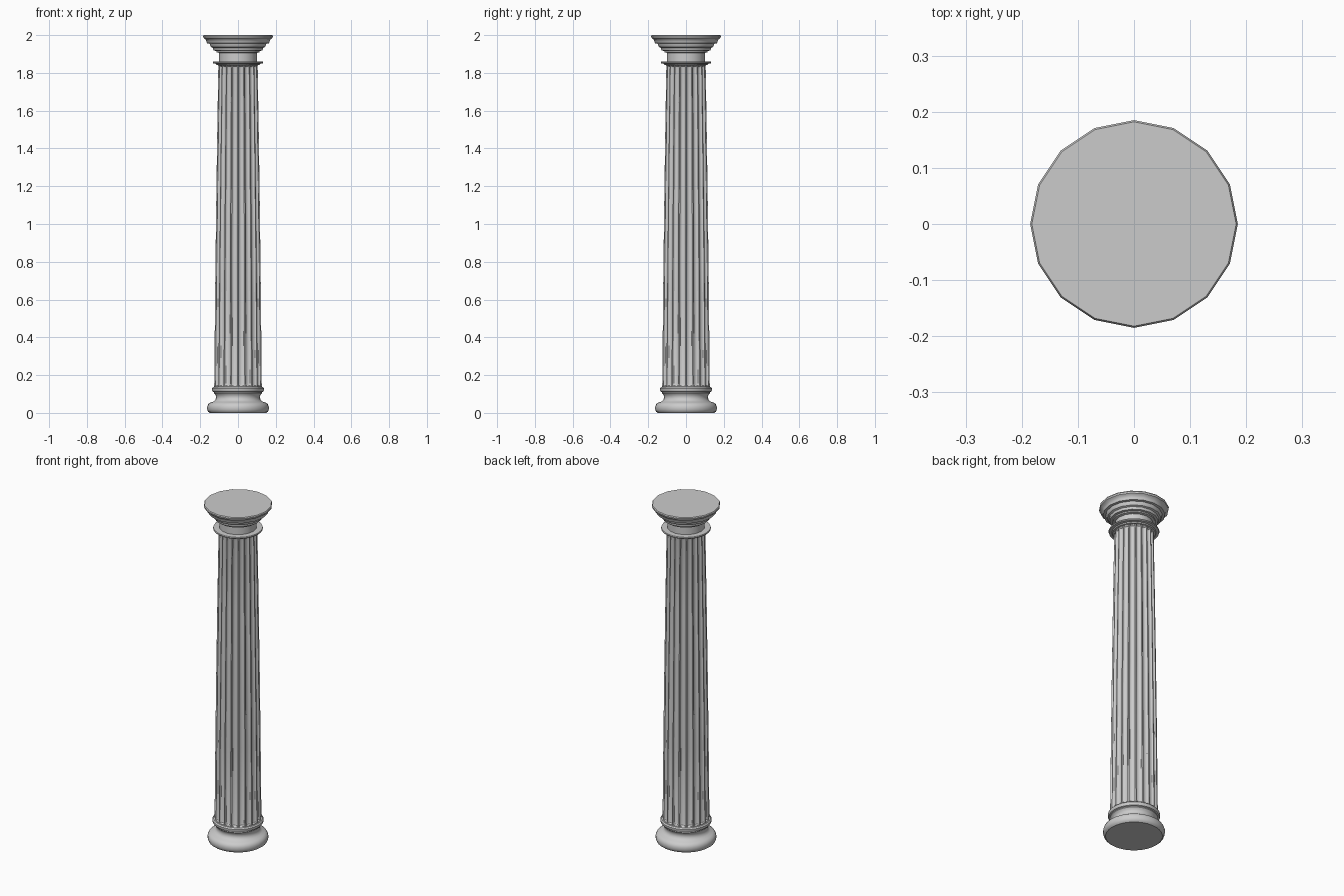
import bpy, bmesh, math

if "Cube" in bpy.data.objects:
    bpy.data.objects.remove(bpy.data.objects["Cube"])


def finish(bm, name, angle):
    bmesh.ops.recalc_face_normals(bm, faces=bm.faces)
    me = bpy.data.meshes.new(name)
    bm.to_mesh(me)
    bm.free()
    ob = bpy.data.objects.new(name, me)
    bpy.context.collection.objects.link(ob)
    bpy.ops.object.select_all(action='DESELECT')
    ob.select_set(True)
    bpy.context.view_layer.objects.active = ob
    bpy.ops.object.shade_smooth_by_angle(angle=math.radians(angle))
    return ob


def skin(name, rings, angle=35):
    """Bridge a stack of closed rings and cap both ends."""
    bm = bmesh.new()
    loops = [[bm.verts.new(p) for p in ring] for ring in rings]
    n = len(loops[0])
    for a, b in zip(loops, loops[1:]):
        for i in range(n):
            j = (i + 1) % n
            bm.faces.new((a[i], a[j], b[j], b[i]))
    bm.faces.new(loops[0])
    bm.faces.new(loops[-1])
    return finish(bm, name, angle)


def lathe(name, profile, sides):
    rings = [[(r * math.cos(math.tau * i / sides), r * math.sin(math.tau * i / sides), z)
              for i in range(sides)] for r, z in profile]
    return skin(name, rings)


# Base: large torus, scotia and upper torus
lathe("base", [(0.150, 0), (0.158, 0.006), (0.163, 0.018), (0.163, 0.034),
               (0.157, 0.047), (0.145, 0.055), (0.130, 0.060), (0.119, 0.070),
               (0.116, 0.083), (0.119, 0.096), (0.127, 0.105), (0.127, 0.110),
               (0.134, 0.113), (0.138, 0.121), (0.138, 0.130), (0.132, 0.137),
               (0.122, 0.139)], 32)

# Shaft: tapered, with scalloped flutes fading out at both ends
FLUTES = 20
SECTION = [(0.0, 0.0), (0.16, 0.0), (0.24, 0.6), (0.40, 0.93),
           (0.58, 1.0), (0.76, 0.93), (0.92, 0.6)]
STATIONS = [(0.130, 0.0), (0.140, 0.0), (0.146, 0.7), (0.156, 1), (0.6, 1), (1.0, 1),
            (1.4, 1), (1.822, 1), (1.834, 0.7), (1.840, 0.0), (1.852, 0.0)]
rings = []
for z, k in STATIONS:
    t = (z - 0.13) / 1.72
    radius = 0.126 - 0.014 * t - 0.008 * t * t
    ring = []
    for f in range(FLUTES):
        for u, d in SECTION:
            a = math.tau * (f + u - 0.08) / FLUTES
            r = radius - 0.012 * d * k
            ring.append((r * math.cos(a), r * math.sin(a), z))
    rings.append(ring)
skin("fluted_shaft", rings, 30)

# Thin collar at the top of the shaft
lathe("collar", [(0.104, 1.840), (0.114, 1.842), (0.117, 1.848), (0.132, 1.850),
                 (0.134, 1.855), (0.132, 1.860), (0.102, 1.861)], 32)

# Capital: neck and stepped mouldings under a flat sixteen-sided top
lathe("capital", [(0.101, 1.852), (0.101, 1.906), (0.115, 1.909), (0.115, 1.916),
                  (0.128, 1.918), (0.132, 1.926), (0.132, 1.932), (0.142, 1.936),
                  (0.148, 1.946), (0.150, 1.955), (0.164, 1.957), (0.167, 1.966),
                  (0.170, 1.975), (0.178, 1.981), (0.183, 1.985), (0.185, 1.994),
                  (0.182, 2.0)], 16)
